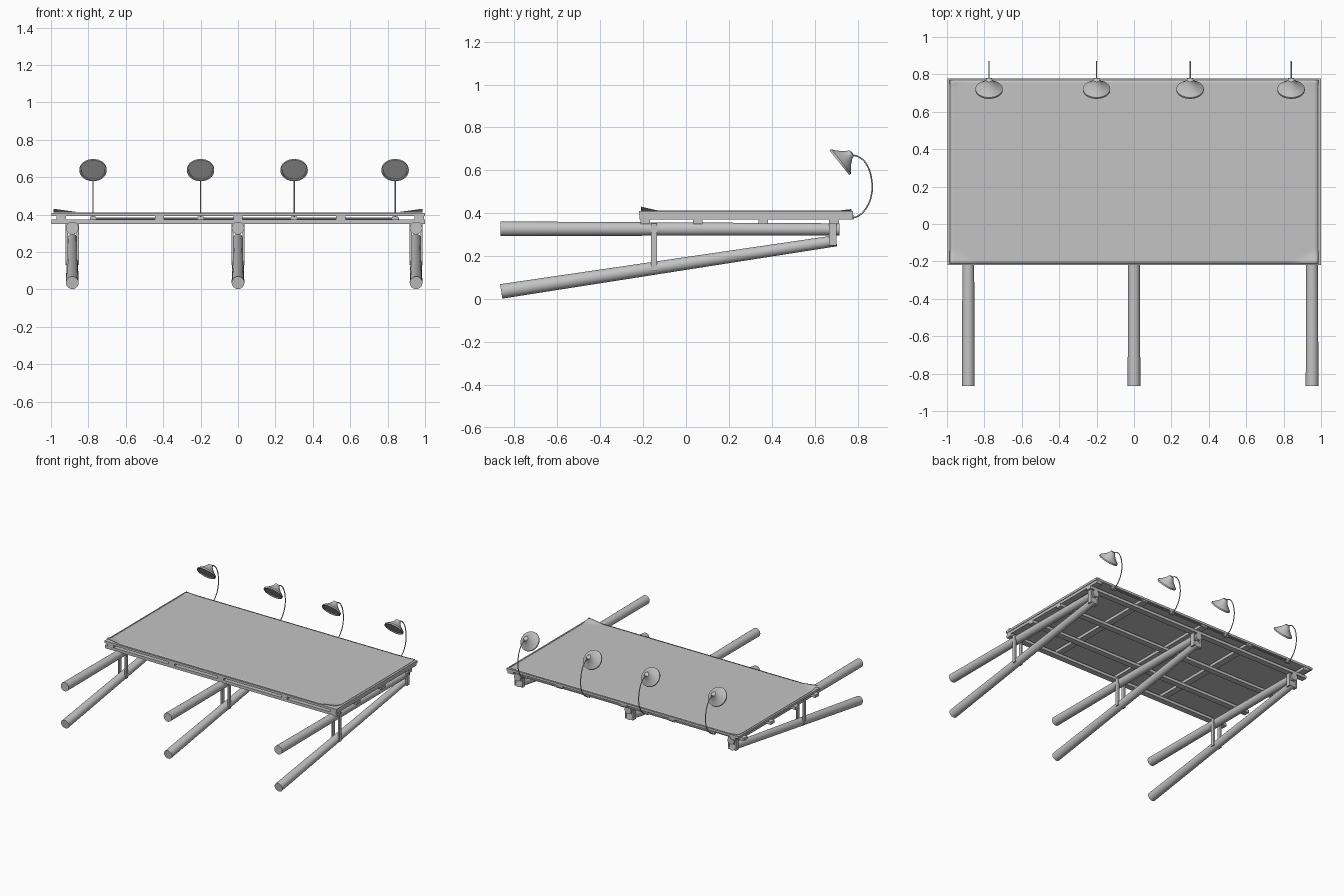
import bpy, bmesh, math
from mathutils import Vector

if "Cube" in bpy.data.objects:
    bpy.data.objects.remove(bpy.data.objects["Cube"])

grey = bpy.data.materials.new("plain grey")
grey.diffuse_color = (0.55, 0.55, 0.55, 1)
grey.use_nodes = True
grey.node_tree.nodes["Principled BSDF"].inputs["Base Color"].default_value = grey.diffuse_color


def add_object(name, bm, smooth=False):
    mesh = bpy.data.meshes.new(name)
    bmesh.ops.recalc_face_normals(bm, faces=bm.faces)
    bm.to_mesh(mesh)
    bm.free()
    ob = bpy.data.objects.new(name, mesh)
    bpy.context.collection.objects.link(ob)
    mesh.materials.append(grey)
    if smooth:
        bpy.ops.object.select_all(action='DESELECT')
        ob.select_set(True)
        bpy.context.view_layer.objects.active = ob
        bpy.ops.object.shade_smooth_by_angle(angle=math.radians(40))
    return ob


def box(name, x0, x1, y0, y1, z0, z1):
    bm = bmesh.new()
    bmesh.ops.create_cube(bm, size=1)
    for v in bm.verts:
        v.co = ((x0 + x1) / 2 + v.co.x * (x1 - x0),
                (y0 + y1) / 2 + v.co.y * (y1 - y0),
                (z0 + z1) / 2 + v.co.z * (z1 - z0))
    return add_object(name, bm)


def lathe(name, base, axis, profile, segs=32):
    """Revolve (radius, height) points around an axis; zero radius closes an end."""
    rot = Vector(axis).to_track_quat('Z', 'Y')
    bm = bmesh.new()
    rings = []
    for r, h in profile:
        count = segs if r > 0 else 1
        rings.append([bm.verts.new(Vector(base) + rot @ Vector(
            (r * math.cos(math.tau * i / segs), r * math.sin(math.tau * i / segs), h)))
            for i in range(count)])
    for a, b in zip(rings, rings[1:]):
        for i in range(segs):
            j = (i + 1) % segs
            quad = [a[i % len(a)], a[j % len(a)], b[j % len(b)], b[i % len(b)]]
            bm.faces.new(list(dict.fromkeys(quad)))
    return add_object(name, bm, True)


def pole(name, start, end, r0, r1, segs=24):
    axis = Vector(end) - Vector(start)
    length = axis.length
    return lathe(name, start, axis, [(0, 0), (r0, 0), (r1, length), (0, length)], segs)


# Support poles with paired slats on both sides
for x in (-0.886, 0, 0.952):
    pole("upper_pole", (x, -0.865, 0.328), (x, 0.716, 0.325), 0.034, 0.028)
    pole("lower_pole", (x, -0.861, 0.036), (x, 0.70, 0.272), 0.034, 0.026)
    for side in (-1, 1):
        sx = x + side * 0.029
        box("front_slat", sx - 0.006, sx + 0.006, -0.163, -0.135, 0.13, 0.352)
        box("back_slat", sx - 0.006, sx + 0.006, 0.667, 0.702, 0.25, 0.372)

# Framework under the board
for y in (-0.19, 0.055, 0.36, 0.69):
    box("long_beam", -0.998, 1.0, y - 0.023, y + 0.023, 0.351, 0.373)
for x in (-0.945, -0.42, 0, 0.55, 0.97):
    box("cross_beam", x - 0.025, x + 0.025, -0.217, 0.775, 0.372, 0.394)

# Board
box("board", -0.998, 1.0, -0.219, 0.778, 0.393, 0.41)

# Poster sheet with curling corners
bm = bmesh.new()
bmesh.ops.create_grid(bm, x_segments=80, y_segments=60, size=1)
for v in bm.verts:
    x, y = v.co.x * 0.985, 0.28 + v.co.y * 0.49
    dx = 0.985 - abs(x)
    front = max(0, 1 - dx / 0.13 - (y + 0.21) / 0.075)
    back = max(0, 1 - dx / 0.08 - (0.77 - y) / 0.05)
    v.co = (x, y, 0.412 + 0.018 * front + 0.006 * back)
sheet = add_object("poster_sheet", bm, True)
thick = sheet.modifiers.new("thickness", 'SOLIDIFY')
thick.thickness = 0.003
thick.offset = 0

# Lamp rail behind the board
lamp_xs = (-0.775, -0.2, 0.3, 0.84)
pole("lamp_rail", (-0.79, 0.772, 0.38), (0.86, 0.772, 0.38), 0.005, 0.005, 12)

# Lamps: clamp, gooseneck and bell shade
neck = [(0.772, 0.378), (0.80, 0.386), (0.84, 0.425), (0.865, 0.49),
        (0.865, 0.555), (0.843, 0.625), (0.81, 0.66), (0.768, 0.674)]
for x in lamp_xs:
    box("lamp_clamp", x - 0.016, x + 0.016, 0.762, 0.78, 0.37, 0.391)
    curve = bpy.data.curves.new("gooseneck", 'CURVE')
    curve.dimensions = '3D'
    curve.bevel_depth = 0.0035
    curve.bevel_resolution = 2
    curve.resolution_u = 6
    spline = curve.splines.new('BEZIER')
    spline.bezier_points.add(len(neck) - 1)
    for p, (y, z) in zip(spline.bezier_points, neck):
        p.co = (x, y, z)
        p.handle_left_type = p.handle_right_type = 'AUTO'
    curve.materials.append(grey)
    bpy.context.collection.objects.link(bpy.data.objects.new("gooseneck", curve))
    lathe("lamp_shade", (x, 0.715, 0.635), (0, 0.775, 0.63),
          [(0, 0.006), (0.063, 0.006), (0.064, 0), (0.073, 0), (0.073, 0.01),
           (0.055, 0.024), (0.036, 0.042), (0.022, 0.06), (0.017, 0.072), (0, 0.077)])
